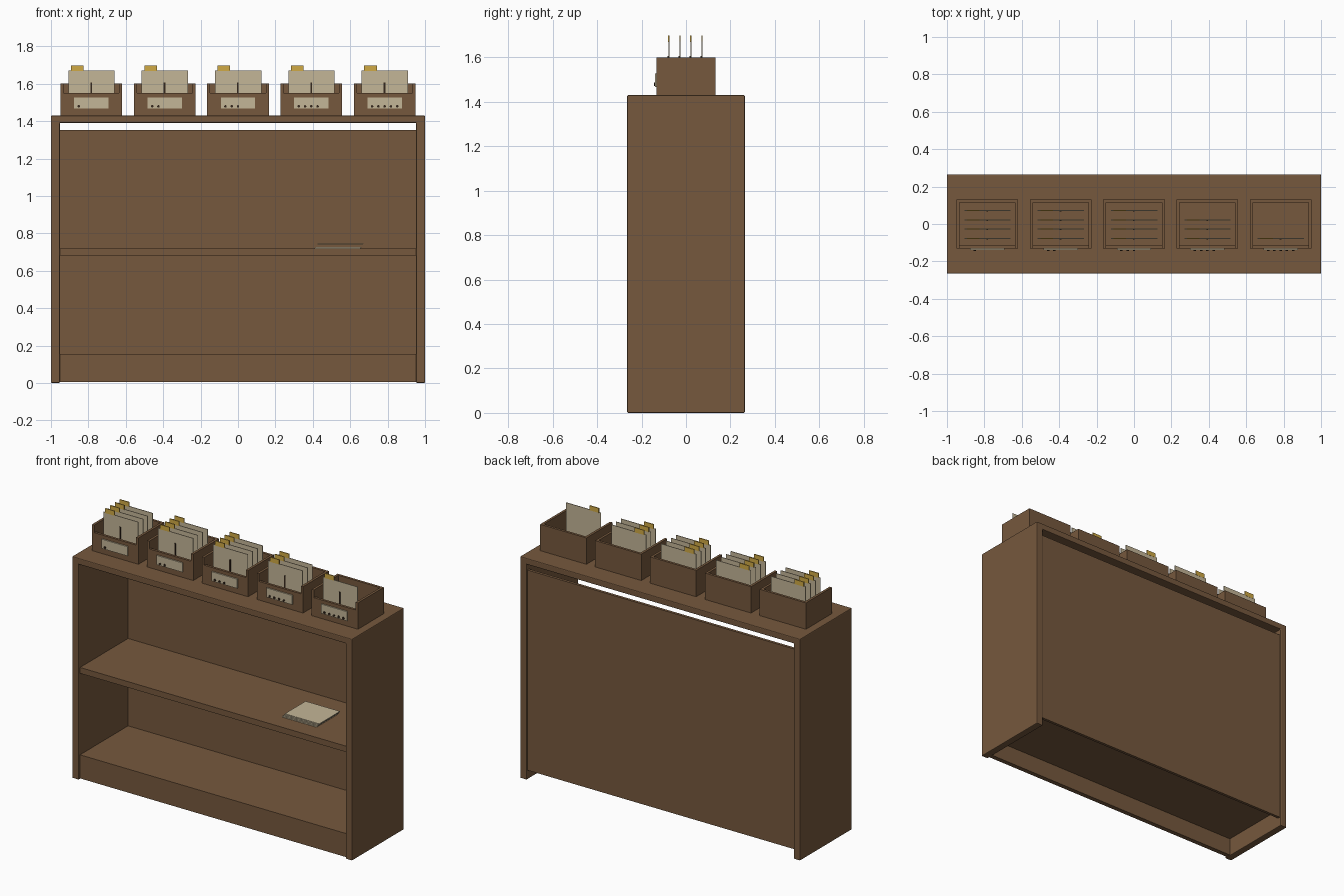
import bpy, bmesh, math
from mathutils import Matrix, Vector

if "Cube" in bpy.data.objects:
    bpy.data.objects.remove(bpy.data.objects["Cube"])


def material(name, rgb):
    m = bpy.data.materials.new(name)
    m.diffuse_color = (*rgb, 1)
    m.use_nodes = True
    m.node_tree.nodes["Principled BSDF"].inputs["Base Color"].default_value = m.diffuse_color
    return m


WOOD = material("brown wood", (0.181, 0.098, 0.047))
PAPER = material("cream paper", (0.55, 0.465, 0.31))
GOLD = material("gold tab", (0.63, 0.40, 0.06))
DARK = material("dark brown", (0.035, 0.02, 0.012))


def add_box(bm, x0, x1, y0, y1, z0, z1):
    size = Matrix.Diagonal((x1 - x0, y1 - y0, z1 - z0, 1))
    mid = Matrix.Translation(((x0 + x1) / 2, (y0 + y1) / 2, (z0 + z1) / 2))
    bmesh.ops.create_cube(bm, size=1, matrix=mid @ size)


def finish(name, bm, mat, bevel=0):
    me = bpy.data.meshes.new(name)
    bm.to_mesh(me)
    bm.free()
    me.materials.append(mat)
    ob = bpy.data.objects.new(name, me)
    bpy.context.collection.objects.link(ob)
    if bevel:
        mod = ob.modifiers.new("bevel", 'BEVEL')
        mod.width = bevel
        mod.segments = 2
    return ob


def boxes(name, mat, dims, bevel=0):
    bm = bmesh.new()
    for d in dims:
        add_box(bm, *d)
    return finish(name, bm, mat, bevel)


# Outer case: sides and top as one extruded arch
bm = bmesh.new()
arch = [(-1, 0), (-1, 1.43), (1, 1.43), (1, 0),
        (0.953, 0), (0.953, 1.39), (-0.953, 1.39), (-0.953, 0)]
face = bm.faces.new([bm.verts.new((x, -0.265, z)) for x, z in arch])
ext = bmesh.ops.extrude_face_region(bm, geom=[face])
bmesh.ops.translate(bm, vec=Vector((0, 0.53, 0)),
                    verts=[v for v in ext["geom"] if isinstance(v, bmesh.types.BMVert)])
bmesh.ops.recalc_face_normals(bm, faces=bm.faces)
finish("case", bm, WOOD, 0.005)

# Shelves, kick board and back panel
boxes("middle_shelf", WOOD, [(-0.953, 0.953, -0.25, 0.24, 0.682, 0.72)])
boxes("bottom_shelf", WOOD, [(-0.953, 0.953, -0.25, 0.24, 0.118, 0.156)])
boxes("kick_board", WOOD, [(-0.953, 0.953, -0.25, -0.22, 0.004, 0.118)])
boxes("back_panel", WOOD, [(-0.953, 0.953, 0.24, 0.258, 0.06, 1.352)])

# Loose stack of cards drifting sideways on the shelf
boxes("card_stack", PAPER,
      [(0.41 + 0.002 * i, 0.655 + 0.002 * i, -0.135 + 0.0006 * i, 0.077 + 0.0006 * i,
        0.72 + 0.0028 * i, 0.7222 + 0.0028 * i) for i in range(9)])

# Card trays along the top
CARD_Y = [-0.077, -0.027, 0.022, 0.072]
for n, count in enumerate([4, 4, 4, 3, 1]):
    c = (n - 2) * 0.392
    tag = f"_{n + 1}"
    boxes("tray" + tag, WOOD, [
        (c - 0.165, c + 0.165, -0.132, 0.132, 1.43, 1.445),   # floor
        (c - 0.165, c - 0.149, -0.132, 0.132, 1.445, 1.6),    # sides
        (c + 0.149, c + 0.165, -0.132, 0.132, 1.445, 1.6),
        (c - 0.149, c + 0.149, 0.116, 0.132, 1.445, 1.6),     # back
        (c - 0.149, c + 0.149, -0.132, -0.116, 1.445, 1.55),  # low front
    ])
    ys = CARD_Y[:count]
    boxes("cards" + tag, PAPER,
          [(c - 0.123, c + 0.125, y - 0.002, y + 0.002, 1.447, 1.672) for y in ys])
    boxes("tabs" + tag, GOLD,
          [(c - 0.109, c - 0.042, y - 0.003, y + 0.003, 1.668, 1.698) for y in ys])
    boxes("card_slots" + tag, DARK,
          [(c - 0.005, c + 0.004, y - 0.006, y - 0.002, 1.46, 1.607) for y in ys])
    boxes("label" + tag, PAPER,
          [(c - 0.092, c + 0.092, -0.14, -0.132, 1.467, 1.527)])
    # Counting dots on the label
    bm = bmesh.new()
    for k in range(n + 1):
        place = Matrix.Translation((c - 0.067 + 0.0335 * k, -0.141, 1.479))
        bmesh.ops.create_cone(bm, cap_ends=True, segments=10, radius1=0.007, radius2=0.007,
                              depth=0.008, matrix=place @ Matrix.Rotation(math.pi / 2, 4, 'X'))
    finish("label_dots" + tag, bm, DARK)
